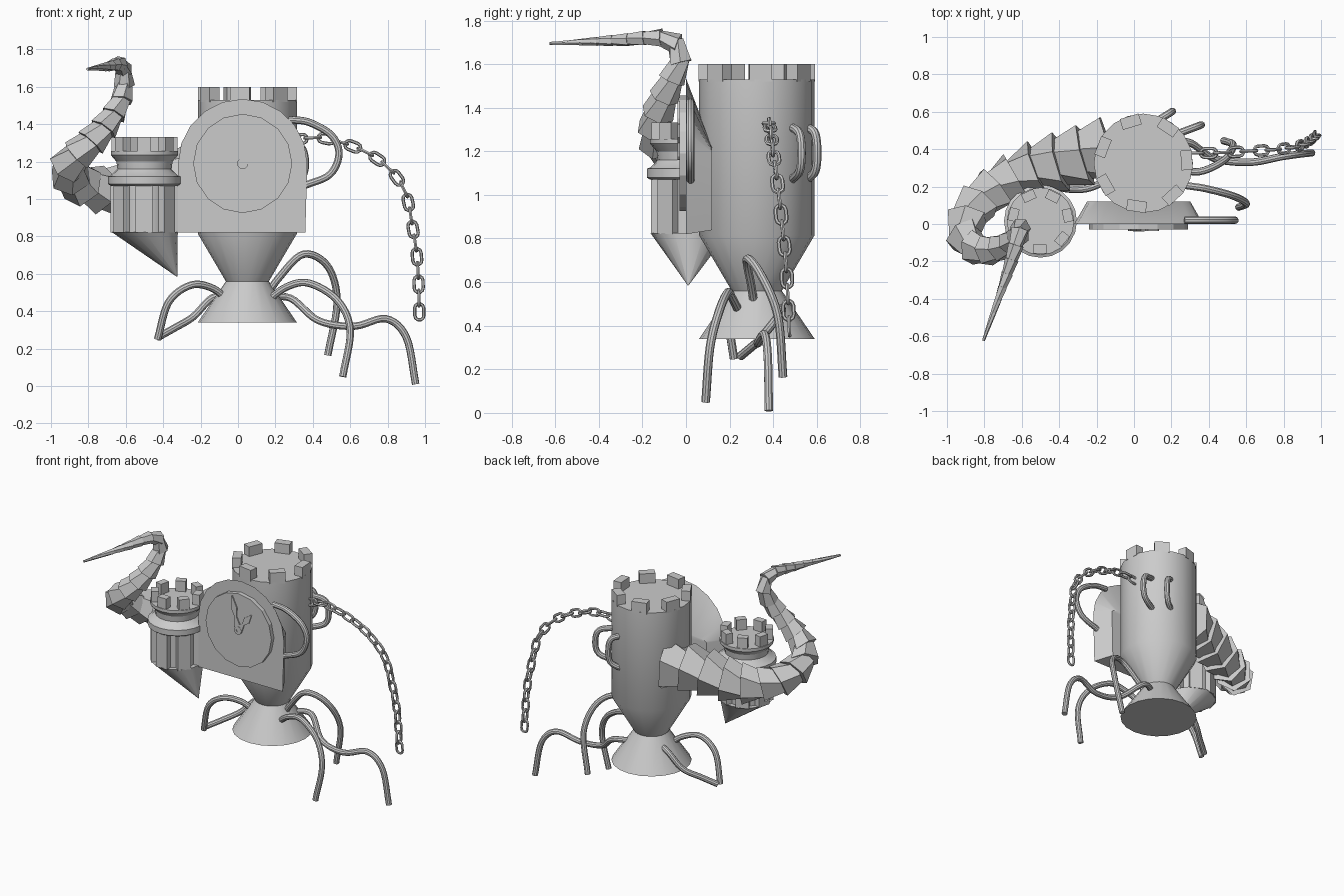
import bpy, bmesh
from math import sin, cos, pi, radians
from mathutils import Vector, Matrix

if "Cube" in bpy.data.objects:
    bpy.data.objects.remove(bpy.data.objects["Cube"])


def make(name, bm, smooth=False):
    bmesh.ops.recalc_face_normals(bm, faces=bm.faces)
    me = bpy.data.meshes.new(name)
    bm.to_mesh(me)
    bm.free()
    ob = bpy.data.objects.new(name, me)
    bpy.context.collection.objects.link(ob)
    if smooth:
        bpy.ops.object.select_all(action='DESELECT')
        ob.select_set(True)
        bpy.context.view_layer.objects.active = ob
        bpy.ops.object.shade_smooth_by_angle(angle=radians(32))
    return ob


def bridge(bm, rings, caps=True):
    """Join equal-sized rings of points into one skin."""
    rows = [[bm.verts.new(p) for p in r] for r in rings]
    n = len(rows[0])
    for a, b in zip(rows, rows[1:]):
        for i in range(n):
            bm.faces.new((a[i], a[(i + 1) % n], b[(i + 1) % n], b[i]))
    if caps:
        bm.faces.new(rows[0][::-1])
        bm.faces.new(rows[-1])


def lathe(name, cx, cy, profile, n):
    bm = bmesh.new()
    bridge(bm, [[(cx + r * cos(2 * pi * i / n), cy + r * sin(2 * pi * i / n), z)
                 for i in range(n)] for r, z in profile])
    return make(name, bm, True)


def ring_blocks(name, cx, cy, r, size, z, n, start):
    """Blocks spaced evenly around a circle."""
    bm = bmesh.new()
    for i in range(n):
        a = radians(start) + 2 * pi * i / n
        m = (Matrix.Translation((cx, cy, z)) @ Matrix.Rotation(a, 4, 'Z')
             @ Matrix.Translation((r, 0, 0)) @ Matrix.Diagonal((*size, 1)))
        bmesh.ops.create_cube(bm, size=1, matrix=m)
    return make(name, bm)


def spline(pts, per=8):
    """Catmull-Rom samples through the points."""
    p = [Vector(q) for q in pts]
    p = [2 * p[0] - p[1]] + p + [2 * p[-1] - p[-2]]
    out = []
    for a, b, c, d in zip(p, p[1:], p[2:], p[3:]):
        for k in range(per):
            t = k / per
            out.append(0.5 * (2 * b + (c - a) * t + (2 * a - 5 * b + 4 * c - d) * t * t
                              + (3 * b - a - 3 * c + d) * t ** 3))
    return out + [p[-2]]


def resample(pts, dists):
    out, acc, i = [], 0, 0
    for s in dists:
        while i < len(pts) - 2 and acc + (pts[i + 1] - pts[i]).length < s:
            acc += (pts[i + 1] - pts[i]).length
            i += 1
        out.append(pts[i].lerp(pts[i + 1], (s - acc) / (pts[i + 1] - pts[i]).length))
    return out


def length(pts):
    return sum((b - a).length for a, b in zip(pts, pts[1:]))


def tube(name, pts, r=0.02, per=6, n=10):
    path = spline(pts, per)
    bm, rings, u = bmesh.new(), [], None
    for i, p in enumerate(path):
        t = (path[min(i + 1, len(path) - 1)] - path[max(i - 1, 0)]).normalized()
        u = t.orthogonal() if u is None else u - t * u.dot(t)
        u.normalize()
        v = t.cross(u)
        rings.append([p + r * (u * cos(2 * pi * k / n) + v * sin(2 * pi * k / n)) for k in range(n)])
    bridge(bm, rings)
    return make(name, bm, True)


# Main tower with waisted foot and battlements
lathe("tower", 0.05, 0.325, [(0.265, 0.34), (0.115, 0.56), (0.265, 0.815), (0.265, 1.53)], 20)
ring_blocks("tower_merlons", 0.05, 0.325, 0.232, (0.06, 0.105, 0.08), 1.56, 7, 4)

# Arched clock housing: wide in front, tapering to the back
CX, CZ = 0.025, 1.19
arch = [(-0.345, -0.37)] + [(-0.345 * cos(pi * i / 10), 0.345 * sin(pi * i / 10))
                            for i in range(11)] + [(0.335, -0.37)]
bm = bmesh.new()
bridge(bm, [[(CX + x, 0.0, CZ + z) for x, z in arch],
            [(CX + x * 0.8, 0.12, CZ + (z * 0.1 if z > 0 else z * 0.95)) for x, z in arch]])
make("clock_housing", bm, True)

# Clock face, hub and hands
bm = bmesh.new()
bridge(bm, [[(CX + 0.265 * cos(2 * pi * i / 16), y, CZ + 0.265 * sin(2 * pi * i / 16))
             for i in range(16)] for y in (0.005, -0.03)])
make("clock_face", bm)
bm = bmesh.new()
bridge(bm, [[(CX + r * cos(2 * pi * i / 12), y, CZ + r * sin(2 * pi * i / 12))
             for i in range(12)] for r, y in ((0.03, -0.028), (0.03, -0.04), (0.012, -0.04), (0.012, -0.035))])
make("clock_hub", bm)
for name, tip in (("minute_hand", (-0.05, 0.24)), ("hour_hand", (0.105, 0.135))):
    d = Vector((tip[0], 0, tip[1]))
    s = Vector((d.z, 0, -d.x)).normalized()
    prof = [(0.1, 0.026), (0.4, 0.008), (0.65, 0.024), (1.0, 0.003)]
    c = Vector((CX, 0, CZ))
    outline = [c + d * t + s * w for t, w in prof] + [c + d * t - s * w for t, w in prof[::-1]]
    bm = bmesh.new()
    bridge(bm, [[p + Vector((0, y, 0)) for p in outline] for y in (-0.028, -0.038)])
    make(name, bm)

# Side turret: skewed cone, core, pilasters, collar, battlements
TX, TY = -0.5, 0.015
bm = bmesh.new()
bridge(bm, [[(x + r * cos(2 * pi * i / 16), y + r * sin(2 * pi * i / 16), z) for i in range(16)]
            for x, y, r, z in ((-0.326, 0.01, 0.002, 0.585), (TX, TY, 0.178, 0.825))])
make("turret_cone", bm, True)
lathe("turret_core", TX, TY, [(0.145, 0.82), (0.145, 1.08)], 16)
ring_blocks("turret_pilasters", TX, TY, 0.15, (0.05, 0.09, 0.26), 0.95, 7, 12)
lathe("turret_top", TX, TY, [(0.18, 1.07), (0.195, 1.08), (0.195, 1.12), (0.18, 1.125),
                             (0.145, 1.16), (0.15, 1.20), (0.18, 1.235), (0.18, 1.257)], 20)
ring_blocks("turret_merlons", TX, TY, 0.148, (0.05, 0.07, 0.085), 1.29, 7, 12)

# Horned tentacle: overlapping six-sided frustums along a curling path
path = spline([(-0.14, 0.41, 1.12), (-0.32, 0.35, 1.11), (-0.48, 0.31, 1.08), (-0.64, 0.25, 1.05),
               (-0.80, 0.15, 1.06), (-0.90, 0.02, 1.13), (-0.90, -0.09, 1.2), (-0.81, -0.14, 1.28),
               (-0.70, -0.12, 1.4), (-0.62, -0.06, 1.54), (-0.61, -0.02, 1.66), (-0.63, -0.11, 1.72),
               (-0.69, -0.3, 1.71), (-0.80, -0.61, 1.695)], 10)
total = length(path)
steps, s = [0.0], 0.0
while s < total - 0.04:
    s = min(total, s + 0.065 + 0.075 * (1 - s / total))
    steps.append(s)
nodes = resample(path, steps)
bm = bmesh.new()
u = Vector((0, 0, 1))
for i, (a, b) in enumerate(zip(nodes, nodes[1:])):
    t = (b - a).normalized()
    u = (u - t * u.dot(t)).normalized()
    v = t.cross(u)
    f = steps[i] / total
    r = 0.008 + 0.182 * (1 - f) ** 1.1
    rings = []
    for p, rad, off in ((a - t * 0.012, r, 0.2 * i), (b + t * 0.015, r * 0.68, 0.2 * i + 0.35)):
        rings.append([p + rad * (u * cos(pi * k / 3 + off) + v * sin(pi * k / 3 + off)) for k in range(6)])
    bridge(bm, rings)
make("tentacle", bm)

# Loop handles on the clock and the back of the tower
tube("clock_handle", [(0.27, 0.02, 1.425), (0.38, 0.02, 1.41), (0.50, 0.02, 1.34), (0.54, 0.02, 1.24),
                      (0.49, 0.02, 1.13), (0.35, 0.02, 1.07)])
for i, (ex, ey, bx, by) in enumerate(((0.24, 0.485, 0.36, 0.53), (0.13, 0.555, 0.205, 0.602))):
    tube(f"back_handle_{i + 1}", [(ex, ey, 1.31), (bx * 0.8 + ex * 0.2, by * 0.8 + ey * 0.2, 1.28), (bx, by, 1.19),
                                  (bx * 0.8 + ex * 0.2, by * 0.8 + ey * 0.2, 1.11), (ex, ey, 1.07)])

# Thin tentacle legs
legs = [
    [(0.13, 0.32, 0.45), (0.22, 0.30, 0.58), (0.35, 0.28, 0.705), (0.48, 0.34, 0.64), (0.53, 0.42, 0.45),
     (0.48, 0.445, 0.165)],
    [(0.15, 0.25, 0.45), (0.26, 0.21, 0.53), (0.38, 0.19, 0.55), (0.53, 0.15, 0.46), (0.60, 0.11, 0.30),
     (0.56, 0.09, 0.05)],
    [(0.14, 0.38, 0.47), (0.28, 0.44, 0.47), (0.43, 0.35, 0.35), (0.62, 0.33, 0.32), (0.79, 0.36, 0.36),
     (0.90, 0.375, 0.26), (0.95, 0.38, 0.01)],
    [(-0.04, 0.28, 0.44), (-0.13, 0.24, 0.52), (-0.25, 0.19, 0.54), (-0.37, 0.19, 0.45), (-0.43, 0.22, 0.25)],
    [(-0.04, 0.36, 0.49), (-0.14, 0.40, 0.47), (-0.24, 0.38, 0.37), (-0.34, 0.31, 0.31), (-0.43, 0.25, 0.26)],
]
for i, pts in enumerate(legs):
    tube(f"leg_{i + 1}", pts)

# Hanging chain: one link mesh, every other link turned a quarter
bm = bmesh.new()
core = [Vector((sx * 0.02 + 0.024 * cos(a), 0.024 * sin(a), 0))
        for sx, a0 in ((1, -pi / 2), (-1, pi / 2)) for a in (a0 + pi * k / 5 for k in range(6))]
rows = []
for i, p in enumerate(core):
    t = (core[(i + 1) % 12] - core[i - 1]).normalized()
    w = t.cross(Vector((0, 0, 1)))
    rows.append([bm.verts.new(p + 0.009 * (w * cos(pi * k / 3) + Vector((0, 0, sin(pi * k / 3)))))
                 for k in range(6)])
for i in range(12):
    for k in range(6):
        a, b = rows[i], rows[(i + 1) % 12]
        bm.faces.new((a[k], a[(k + 1) % 6], b[(k + 1) % 6], b[k]))
link = make("chain_link_1", bm, True)
path = spline([(0.29, 0.38, 1.31), (0.43, 0.38, 1.33), (0.62, 0.39, 1.28), (0.78, 0.40, 1.19),
               (0.89, 0.42, 1.05), (0.93, 0.44, 0.87), (0.96, 0.46, 0.66), (0.97, 0.475, 0.36)])
count = round(length(path) / 0.073)
nodes = resample(path, [length(path) * i / count for i in range(count + 1)])
for i, (a, b) in enumerate(zip(nodes, nodes[1:])):
    ob = link
    if i:
        ob = bpy.data.objects.new(f"chain_link_{i + 1}", link.data)
        bpy.context.collection.objects.link(ob)
    x = (b - a).normalized()
    y = Vector((0, 1, 0)).cross(x).normalized()
    m = Matrix((x, y, x.cross(y))).transposed().to_4x4()
    ob.matrix_world = Matrix.Translation((a + b) / 2) @ m @ Matrix.Rotation(pi / 2 * (i % 2), 4, 'X')
